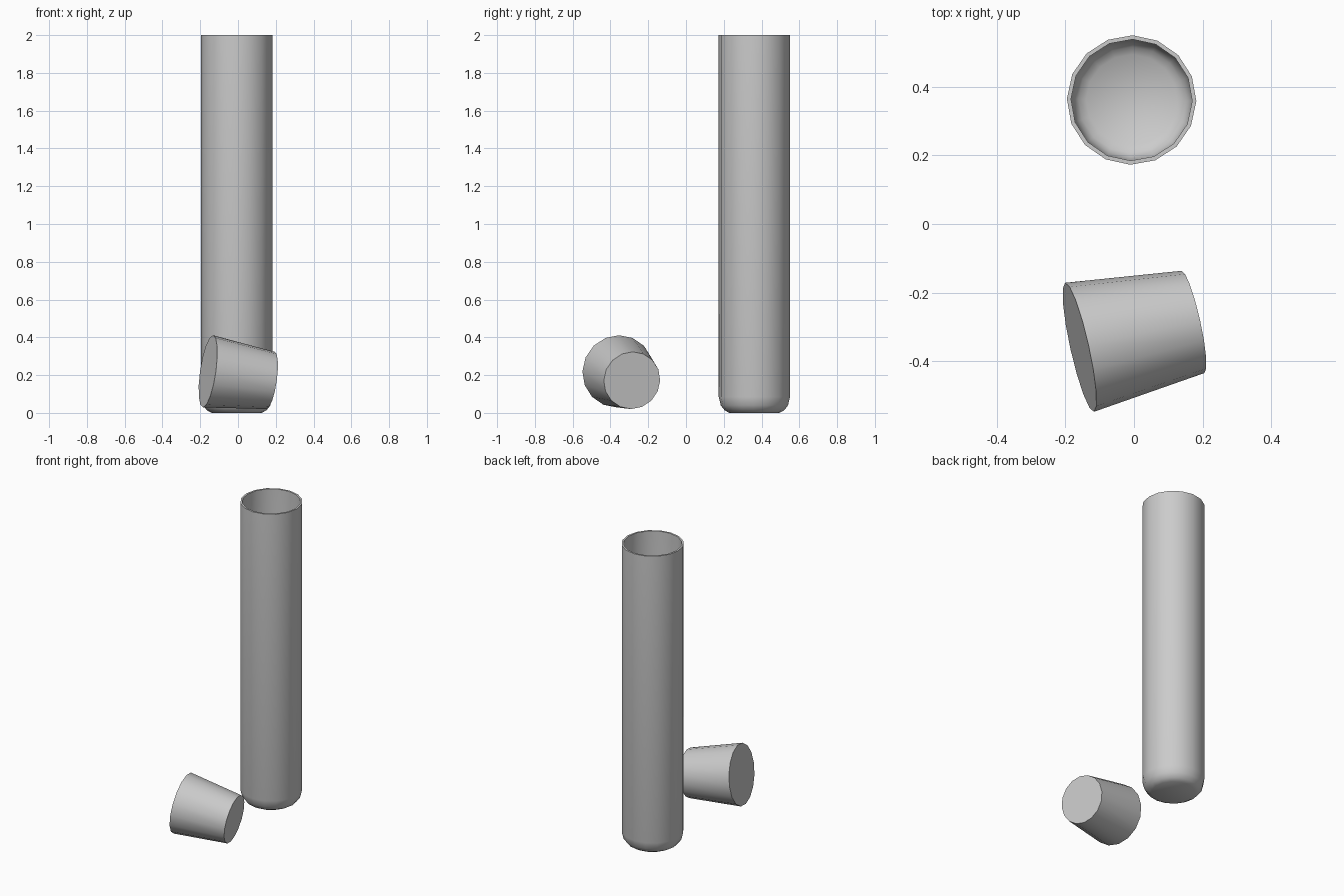
import bpy, bmesh, math
from mathutils import Vector

if "Cube" in bpy.data.objects:
    bpy.data.objects.remove(bpy.data.objects["Cube"])

SIDES = 16


def finish(name, bm, angle):
    bmesh.ops.recalc_face_normals(bm, faces=bm.faces[:])
    me = bpy.data.meshes.new(name)
    bm.to_mesh(me)
    bm.free()
    ob = bpy.data.objects.new(name, me)
    bpy.context.collection.objects.link(ob)
    bpy.ops.object.select_all(action='DESELECT')
    ob.select_set(True)
    bpy.context.view_layer.objects.active = ob
    bpy.ops.object.shade_smooth_by_angle(angle=math.radians(angle))
    return ob


def lathe(name, profile, turn=0.0, angle=40):
    """Spin (radius, z) points around z and cap both profile ends."""
    bm = bmesh.new()
    rings = [[bm.verts.new((r * math.cos(turn + math.tau * i / SIDES),
                            r * math.sin(turn + math.tau * i / SIDES), z))
              for i in range(SIDES)] for r, z in profile]
    for a, b in zip(rings, rings[1:]):
        for i in range(SIDES):
            j = (i + 1) % SIDES
            bm.faces.new((a[i], a[j], b[j], b[i]))
    bm.faces.new(rings[0])
    bm.faces.new(rings[-1])
    return finish(name, bm, angle)


# Glass tube: rounded outer bottom, wall, open rim, then the inner wall and floor
wall = 0.012
outer = [(0.133, 0.0), (0.158, 0.014), (0.178, 0.04), (0.189, 0.085), (0.189, 2.0)]
inner = [(r - wall, z) for r, z in outer[:0:-1]]
inner = inner[:-1] + [(0.155, 0.03), (0.133, 0.012)]
tube = lathe("glass_tube", outer + inner, turn=math.radians(-1))
tube.location = (-0.007, 0.362, 0)

# Stopper: tapered plug lying on its side, wide end towards -x
wide_end = Vector((-0.159, -0.36, 0.22))
narrow_end = Vector((0.172, -0.286, 0.172))
axis = narrow_end - wide_end
stopper = lathe("stopper", [(0.193, 0), (0.153, axis.length)])
stopper.location = wide_end
stopper.rotation_euler = axis.to_track_quat('Z', 'Y').to_euler()
